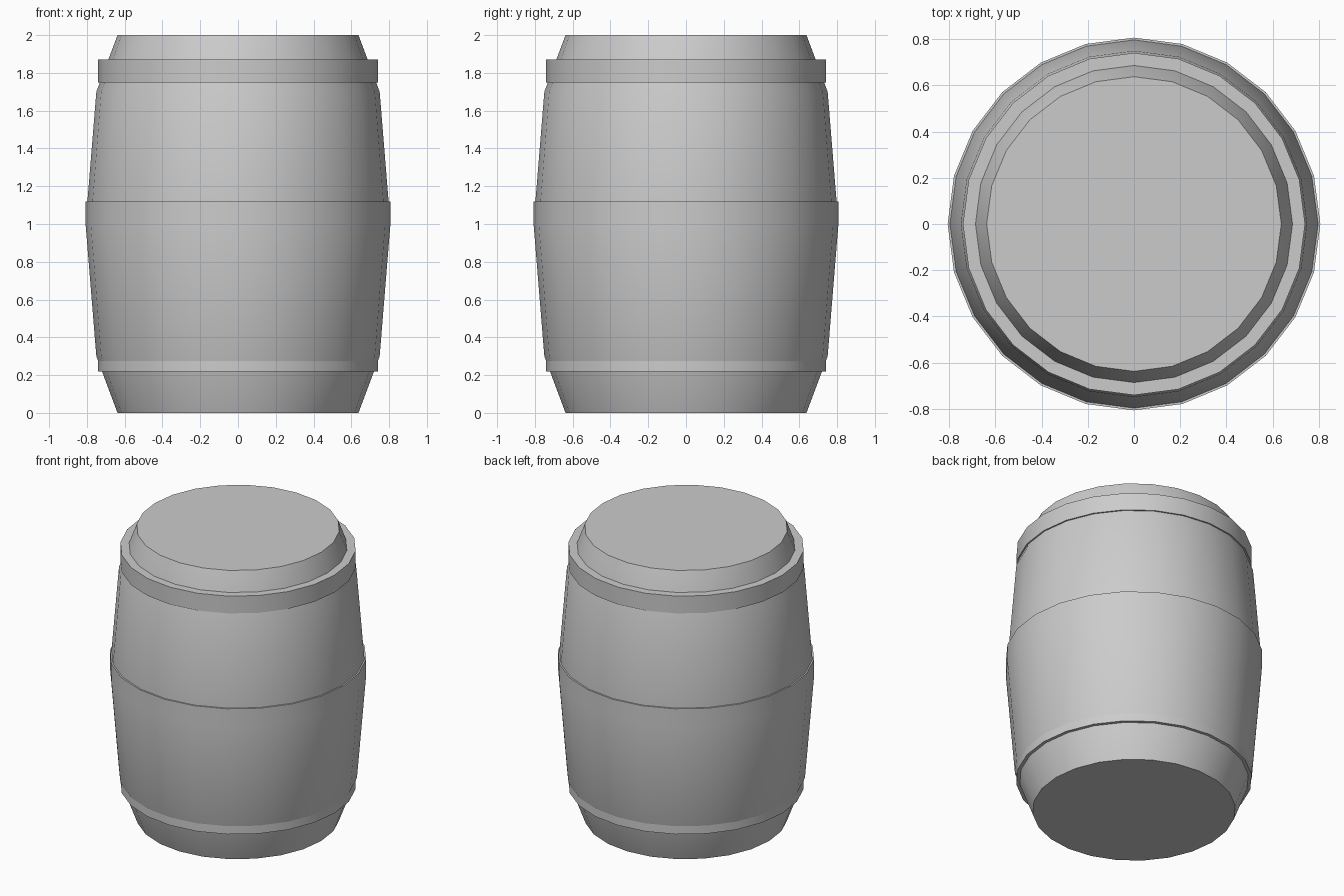
import bpy
import bmesh
from math import cos, sin, tau, radians

SIDES = 24

cube = bpy.data.objects.get("Cube")
if cube:
    bpy.data.objects.remove(cube, do_unlink=True)

grey = bpy.data.materials.new("plain_grey")
grey.use_nodes = True
colour = (0.6, 0.6, 0.6, 1)
grey.diffuse_color = colour
grey.node_tree.nodes["Principled BSDF"].inputs["Base Color"].default_value = colour


def lathe(name, profile):
    """Turn a (radius, height) profile around z and cap both ends."""
    bm = bmesh.new()
    rings = [[bm.verts.new((r * cos(tau * i / SIDES), r * sin(tau * i / SIDES), z))
              for i in range(SIDES)] for r, z in profile]
    for low, high in zip(rings, rings[1:]):
        for i in range(SIDES):
            j = (i + 1) % SIDES
            bm.faces.new((low[i], low[j], high[j], high[i]))
    bm.faces.new(rings[0][::-1])
    bm.faces.new(rings[-1])
    mesh = bpy.data.meshes.new(name)
    bm.to_mesh(mesh)
    bm.free()
    mesh.materials.append(grey)
    obj = bpy.data.objects.new(name, mesh)
    bpy.context.collection.objects.link(obj)
    bpy.ops.object.select_all(action="DESELECT")
    obj.select_set(True)
    bpy.context.view_layer.objects.active = obj
    bpy.ops.object.shade_smooth_by_angle(angle=radians(30))
    return obj


# Bulging staves with flat lids
lathe("barrel_body", [(0.638, 0), (0.75, 0.3), (0.807, 1.0), (0.75, 1.7), (0.638, 2)])

# Straight hoops, partly sunk into the staves
for name, radius, base in (("bottom_hoop", 0.741, 0.22),
                           ("middle_hoop", 0.807, 1.0),
                           ("top_hoop", 0.741, 1.75)):
    lathe(name, [(radius, base), (radius, base + 0.12)])
